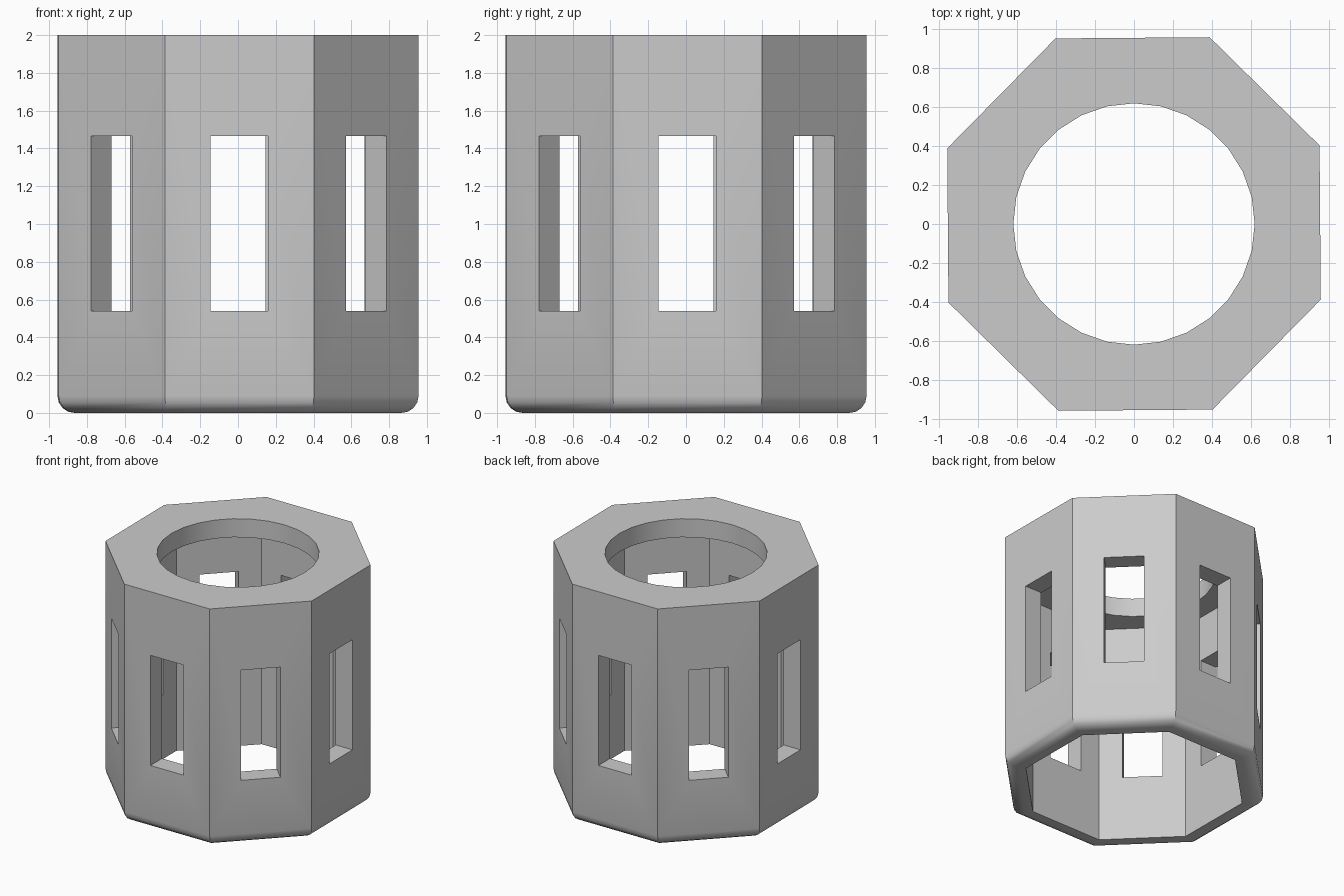
import bpy, bmesh, math
from mathutils import Matrix

if "Cube" in bpy.data.objects:
    bpy.data.objects.remove(bpy.data.objects["Cube"])

HEIGHT = 2.0
WALL = 0.155
APOTHEM = 0.953
TURN = math.radians(0.45)
CORNER = math.cos(math.pi / 8)


def make_object(name, bm):
    mesh = bpy.data.meshes.new(name)
    bm.to_mesh(mesh)
    bm.free()
    obj = bpy.data.objects.new(name, mesh)
    bpy.context.collection.objects.link(obj)
    return obj


def prism(name, sides, radius, bottom, top, angle, round_bottom=0):
    bm = bmesh.new()
    place = Matrix.Translation((0, 0, (bottom + top) / 2)) @ Matrix.Rotation(angle, 4, 'Z')
    bmesh.ops.create_cone(bm, cap_ends=True, segments=sides, radius1=radius,
                          radius2=radius, depth=top - bottom, matrix=place)
    if round_bottom:
        edges = [e for e in bm.edges if all(v.co.z < bottom + 0.01 for v in e.verts)]
        bmesh.ops.bevel(bm, geom=edges, offset=round_bottom, offset_type='OFFSET',
                        segments=4, profile=0.5, affect='EDGES')
    return make_object(name, bm)


def box(name, size, center, angle):
    bm = bmesh.new()
    place = (Matrix.Rotation(angle, 4, 'Z') @ Matrix.Translation(center)
             @ Matrix.Diagonal((*size, 1)))
    bmesh.ops.create_cube(bm, size=1, matrix=place)
    return make_object(name, bm)


def cut(target, cutter):
    cutter.hide_render = True
    mod = target.modifiers.new("cut", 'BOOLEAN')
    mod.operation = 'DIFFERENCE'
    mod.solver = 'EXACT'
    mod.object = cutter
    bpy.context.view_layer.objects.active = target
    bpy.ops.object.modifier_apply(modifier=mod.name)
    bpy.data.objects.remove(cutter)


# Octagonal shell with a rounded lower rim
eighth = math.pi / 8 + TURN
shell = prism("octagonal_housing", 8, APOTHEM / CORNER, 0, HEIGHT, eighth, 0.09)

# Hollow interior, open below, and round hole in the top plate
cut(shell, prism("cavity_cutter", 8, (APOTHEM - WALL) / CORNER, -0.5, HEIGHT - WALL, eighth))
cut(shell, prism("hole_cutter", 28, 0.618, 1.5, 2.5, 0))

# One tall window in every wall
for i in range(8):
    cut(shell, box("window_cutter", (0.5, 0.305, 0.925), (0.9, 0, 1.0025),
                   i * math.pi / 4 + TURN))

# Plain grey finish
grey = bpy.data.materials.new("grey")
grey.use_nodes = True
color = (0.6, 0.6, 0.6, 1)
grey.diffuse_color = color
grey.node_tree.nodes["Principled BSDF"].inputs["Base Color"].default_value = color
shell.data.materials.clear()
shell.data.materials.append(grey)

# Smooth rounded rim and hole, crisp corners
bpy.ops.object.select_all(action='DESELECT')
shell.select_set(True)
bpy.context.view_layer.objects.active = shell
bpy.ops.object.shade_smooth_by_angle(angle=math.radians(30))
